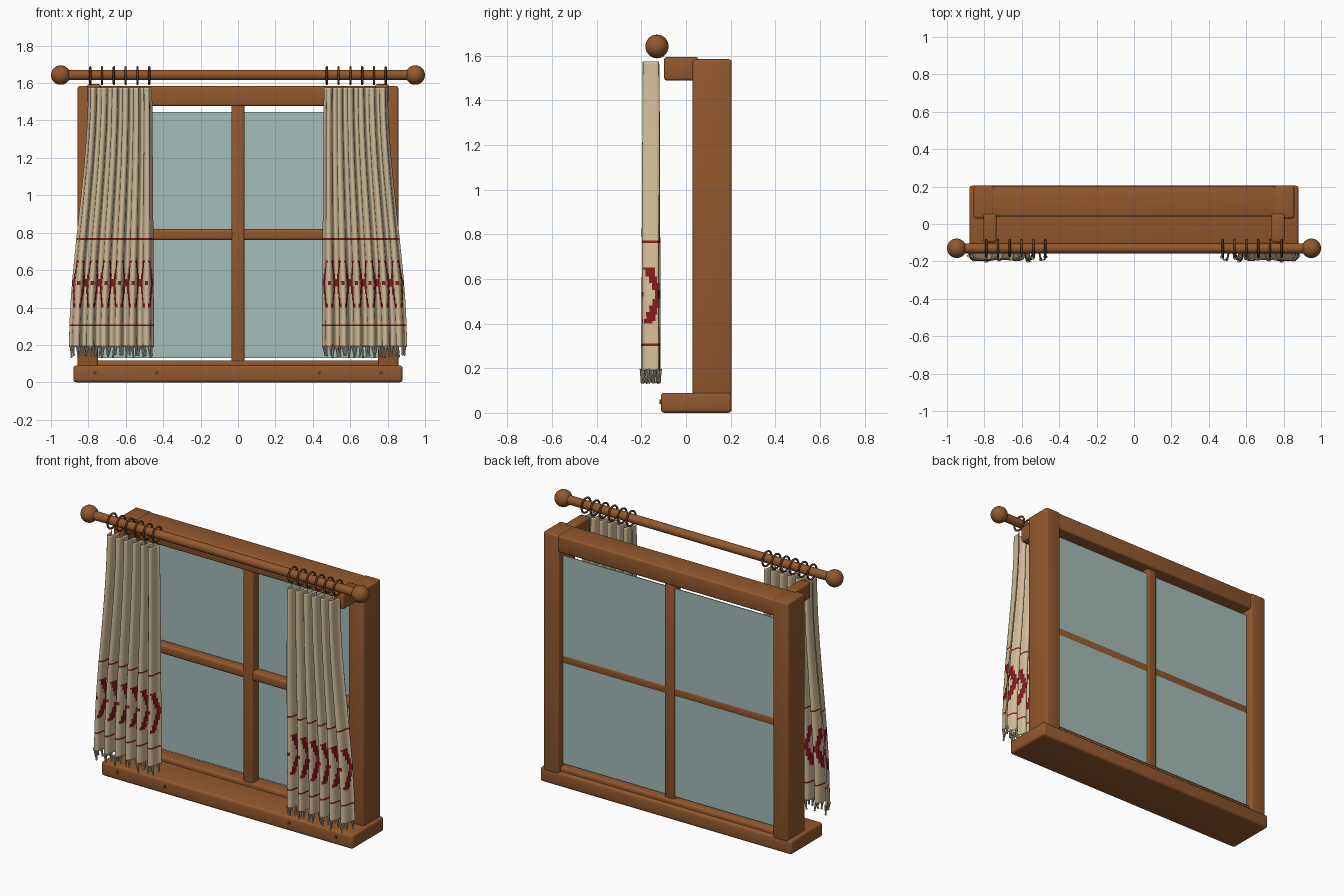
import bpy, bmesh, math, random
from mathutils import Matrix, Vector

random.seed(4)
cube = bpy.data.objects.get("Cube")
if cube:
    bpy.data.objects.remove(cube, do_unlink=True)


def material(name, r, g, b):
    col = [((c / 255 + 0.055) / 1.055) ** 2.4 for c in (r, g, b)] + [1]
    m = bpy.data.materials.new(name)
    m.use_nodes = True
    m.diffuse_color = col
    m.node_tree.nodes["Principled BSDF"].inputs["Base Color"].default_value = col
    return m


WOOD = material("warm_wood", 146, 88, 46)
GLASS = material("pale_glass", 163, 188, 184)
CLOTH = material("beige_cloth", 212, 190, 155)
RED = material("dark_red", 132, 26, 30)
RING = material("dark_wood", 104, 62, 33)
FRINGE = material("fringe_thread", 196, 184, 158)


def finish(bm, name, *mats, angle=40):
    me = bpy.data.meshes.new(name)
    bm.to_mesh(me)
    bm.free()
    ob = bpy.data.objects.new(name, me)
    bpy.context.collection.objects.link(ob)
    for m in mats:
        me.materials.append(m)
    bpy.ops.object.select_all(action="DESELECT")
    ob.select_set(True)
    bpy.context.view_layer.objects.active = ob
    bpy.ops.object.shade_smooth_by_angle(angle=math.radians(angle))
    return ob


def box(name, x, y, z, mat=WOOD, bevel=0.012):
    bm = bmesh.new()
    size = Vector((x[1] - x[0], y[1] - y[0], z[1] - z[0]))
    mid = Vector((x[0] + x[1], y[0] + y[1], z[0] + z[1])) / 2
    bmesh.ops.create_cube(bm, size=1, matrix=Matrix.Translation(mid) @ Matrix.Diagonal(size).to_4x4())
    if bevel:
        bmesh.ops.bevel(bm, geom=bm.edges[:], offset=bevel, segments=3, profile=0.5, affect="EDGES")
    return finish(bm, name, mat)


def cylinder(name, loc, axis, r, length, mat=WOOD):
    bm = bmesh.new()
    bmesh.ops.create_cone(bm, cap_ends=True, segments=32, radius1=r, radius2=r, depth=length,
                          matrix=Matrix.Translation(loc) @ Matrix.Rotation(math.pi / 2, 4, axis))
    return finish(bm, name, mat)


# Window frame
box("sill", (-0.88, 0.88), (-0.113, 0.205), (0, 0.09), bevel=0.016)
box("top_beam", (-0.77, 0.77), (0.04, 0.2), (1.477, 1.583))
box("bottom_rail", (-0.76, 0.76), (0.09, 0.185), (0.07, 0.117))
box("upright_bar", (-0.035, 0.035), (0.095, 0.17), (0.1, 1.49))
box("cross_bar", (-0.76, 0.76), (0.1, 0.163), (0.76, 0.82), bevel=0.015)
box("glass_pane", (-0.747, 0.747), (0.155, 0.161), (0.13, 1.445), GLASS, 0)

# Curtain rod
ROD_Y, ROD_Z = -0.13, 1.643
cylinder("curtain_rod", (0, ROD_Y, ROD_Z), "Y", 0.027, 1.9)


# Curtain surface: t runs from the inner to the outer edge, z is height
FOLDS, TOP, HEM = 6, 1.575, 0.19


def curtain_point(t, z):
    s = (TOP - z) / (TOP - HEM)
    ease = s * s * (3 - 2 * s)
    inner, outer = 0.46 - 0.01 * s, 0.8 + 0.103 * ease
    ph = 2 * math.pi * FOLDS * t
    x = inner + (outer - inner) * t + 0.004 * math.sin(2 * ph)
    amp = 0.033 + 0.006 * s + 0.003 * math.sin(ph * 0.37 + 4 * s)
    y = -0.157 + amp * math.cos(ph + 0.25 * math.sin(3 * s + t * 5))
    return Vector((x, y, z))


def is_red(t, z):
    # Two thin stripes, and a row of open hexagons with centre dots
    if abs(z - 0.766) < 0.005 or abs(z - 0.302) < 0.004:
        return True
    v = abs(z - 0.53) / 0.125
    u = abs((t * FOLDS) % 1 - 0.5)
    d = 0.5 * v + 2 * u
    return v < 1 and (0.64 < d < 1.03 or d < 0.1)


def curtain(name, side):
    bm = bmesh.new()
    cols, rows = FOLDS * 16, 138
    grid = []
    for j in range(rows + 1):
        z = TOP + (HEM - TOP) * j / rows
        line = []
        for i in range(cols + 1):
            p = curtain_point(i / cols, z)
            line.append(bm.verts.new((p.x * side, p.y, p.z)))
        grid.append(line)
    for j in range(rows):
        z = TOP + (HEM - TOP) * (j + 0.5) / rows
        for i in range(cols):
            quad = [grid[j][i], grid[j + 1][i], grid[j + 1][i + 1], grid[j][i + 1]]
            f = bm.faces.new(quad if side > 0 else quad[::-1])
            f.material_index = int(is_red((i + 0.5) / cols, z))
    ob = finish(bm, name, CLOTH, RED, angle=60)
    mod = ob.modifiers.new("thickness", "SOLIDIFY")
    mod.thickness, mod.offset = 0.005, 0


def fringe(name, side):
    bm = bmesh.new()
    count = 26
    for k in range(count):
        p = curtain_point((k + 0.5) / count, HEM)
        length = random.uniform(0.045, 0.06)
        lean = Matrix.Rotation(random.uniform(-0.2, 0.2), 4, "Y")
        spot = Matrix.Translation((p.x * side, p.y, HEM + 0.006 - length / 2))
        bmesh.ops.create_cone(bm, cap_ends=True, segments=8, radius1=0.004, radius2=0.009,
                              depth=length, matrix=spot @ lean)
        bmesh.ops.create_icosphere(bm, subdivisions=1, radius=0.007,
                                   matrix=spot @ lean @ Matrix.Translation((0, 0, -length / 2)))
    finish(bm, name, FRINGE)


# Parts repeated on both sides
for label, side in (("left", 1), ("right", -1)):
    def span(a, b):
        return sorted((a * side, b * side))
    box(label + "_post", span(0.748, 0.857), (0.03, 0.205), (0.075, 1.585))
    box(label + "_bracket", span(0.735, 0.805), (-0.098, 0.055), (1.49, 1.595))

    bm = bmesh.new()
    bmesh.ops.create_uvsphere(bm, u_segments=32, v_segments=20, radius=0.052,
                              matrix=Matrix.Translation((0.948 * side, ROD_Y, ROD_Z)))
    finish(bm, label + "_finial", WOOD, angle=60)

    for k in range(6):
        bpy.ops.mesh.primitive_torus_add(
            location=(side * (0.475 + 0.063 * k), ROD_Y, ROD_Z - 0.003), rotation=(0, math.pi / 2, 0),
            major_radius=0.045, minor_radius=0.006, major_segments=32, minor_segments=8)
        ring = bpy.context.object
        ring.name = f"{label}_ring_{k + 1}"
        ring.data.materials.append(RING)
        bpy.ops.object.shade_smooth_by_angle(angle=math.radians(60))

    for k, x in enumerate((0.435, 0.765)):
        cylinder(f"{label}_peg_{k + 1}", (x * side, -0.113, 0.05), "X", 0.01, 0.012, RING)

    curtain(label + "_curtain", side)
    fringe(label + "_fringe", side)
